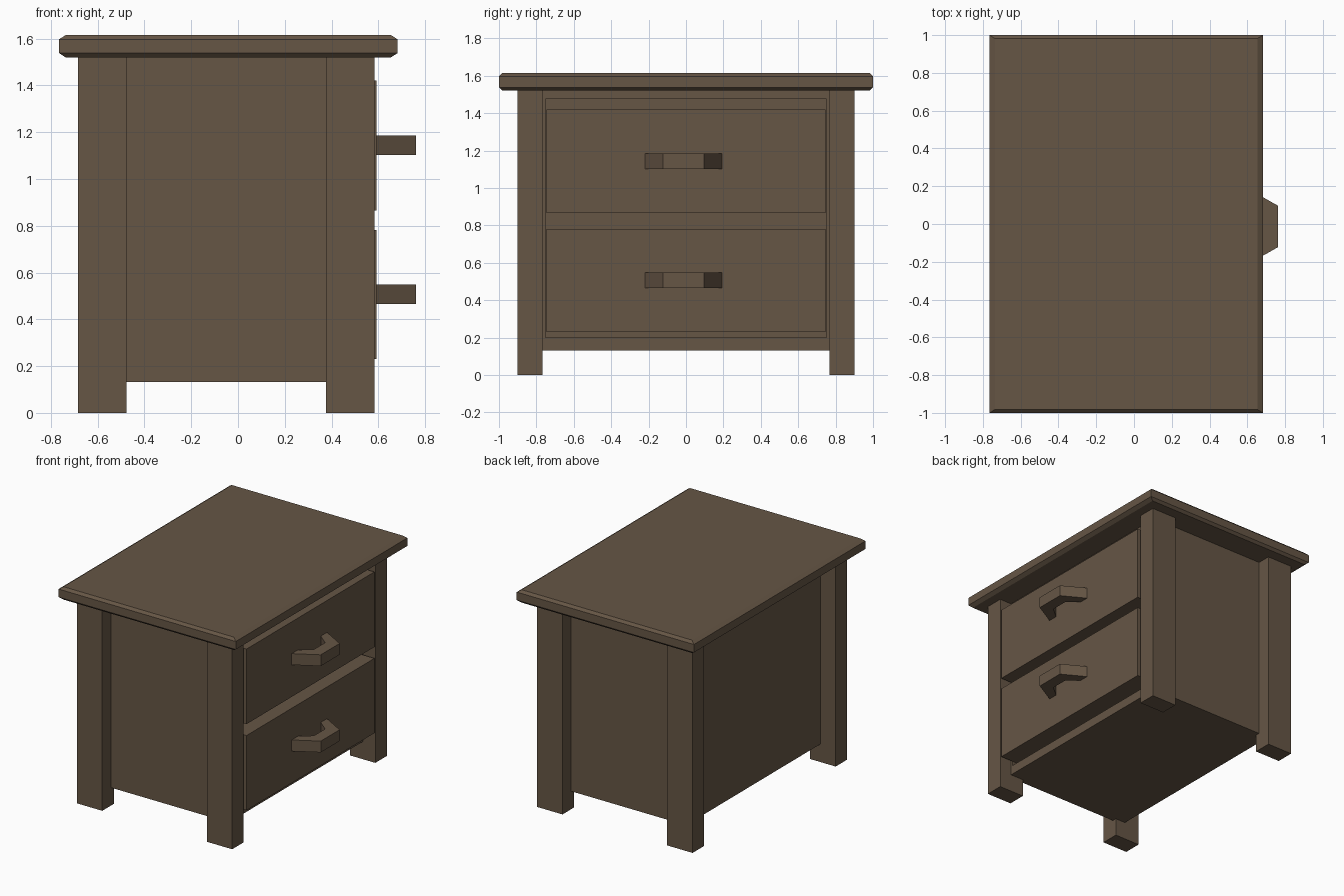
import bpy, bmesh
from mathutils import Vector

cube = bpy.data.objects.get("Cube")
if cube:
    bpy.data.objects.remove(cube, do_unlink=True)

# Single dark wood colour
wood = bpy.data.materials.new("dark_brown_wood")
wood.use_nodes = True
COLOUR = (0.133, 0.093, 0.060, 1.0)
wood.diffuse_color = COLOUR
wood.node_tree.nodes["Principled BSDF"].inputs["Base Color"].default_value = COLOUR


def finish(name, bm):
    bmesh.ops.recalc_face_normals(bm, faces=bm.faces)
    mesh = bpy.data.meshes.new(name)
    bm.to_mesh(mesh)
    bm.free()
    mesh.materials.append(wood)
    obj = bpy.data.objects.new(name, mesh)
    bpy.context.collection.objects.link(obj)
    return obj


def box_bm(x, y, z):
    """Box spanning the (low, high) pairs on each axis."""
    bm = bmesh.new()
    bmesh.ops.create_cube(bm, size=1)
    for v in bm.verts:
        v.co = Vector([r[0] if c < 0 else r[1] for c, r in zip(v.co, (x, y, z))])
    return bm


def prism(name, outline, z0, z1):
    """Extrude an (x, y) outline upward."""
    bm = bmesh.new()
    face = bm.faces.new([bm.verts.new((x, y, z0)) for x, y in outline])
    top = bmesh.ops.extrude_face_region(bm, geom=[face])["geom"]
    for v in top:
        if isinstance(v, bmesh.types.BMVert):
            v.co.z = z1
    return finish(name, bm)


# Table top: stacked rectangles give the chamfered rim
bm = bmesh.new()
rings = []
for z, ix, iy in ((1.52, 0.028, 0.018), (1.538, 0, 0), (1.597, 0, 0), (1.615, 0.028, 0.018)):
    x0, x1, y = -0.765 + ix, 0.682 - ix, 1.0 - iy
    rings.append([bm.verts.new((px, py, z)) for px, py in
                  ((x0, -y), (x1, -y), (x1, y), (x0, y))])
for low, high in zip(rings, rings[1:]):
    for i in range(4):
        j = (i + 1) % 4
        bm.faces.new((low[i], low[j], high[j], high[i]))
bm.faces.new(rings[0])
bm.faces.new(rings[-1])
finish("table_top", bm)

# Four square legs
for xname, xr in (("back", (-0.685, -0.477)), ("front", (0.377, 0.584))):
    for yname, yr in (("left", (0.767, 0.902)), ("right", (-0.902, -0.767))):
        finish(f"{xname}_{yname}_leg", box_bm(xr, yr, (0, 1.525)))

# Cabinet body with a recessed drawer opening on its +x face
bm = box_bm((-0.56, 0.485), (-0.80, 0.80), (0.132, 1.525))
bm.normal_update()
opening = max(bm.faces, key=lambda f: f.normal.x)
bmesh.ops.inset_region(bm, faces=[opening], thickness=0.04)
for v in opening.verts:
    v.co.y = 0.752 if v.co.y > 0 else -0.752
    v.co.z = 1.475 if v.co.z > 0.8 else 0.20
back = bmesh.ops.extrude_discrete_faces(bm, faces=[opening])["faces"][0]
bmesh.ops.translate(bm, verts=back.verts, vec=(-0.12, 0, 0))
finish("cabinet_body", bm)

# Drawers, each with an angular arched handle
MID = -0.013
half = ((0.590, 0.207), (0.762, 0.110), (0.675, 0.065), (0.590, 0.135))
outer, inner = half[:2], half[2:]
outline = ([(x, MID - y) for x, y in outer] + [(x, MID + y) for x, y in outer[::-1]]
           + [(x, MID + y) for x, y in inner[::-1]] + [(x, MID - y) for x, y in inner])
for label, z0, z1, hz in (("lower", 0.23, 0.782, 0.465), ("upper", 0.866, 1.42, 1.102)):
    finish(f"{label}_drawer", box_bm((0.36, 0.592), (-0.746, 0.746), (z0, z1)))
    prism(f"{label}_handle", outline, hz, hz + 0.083)
